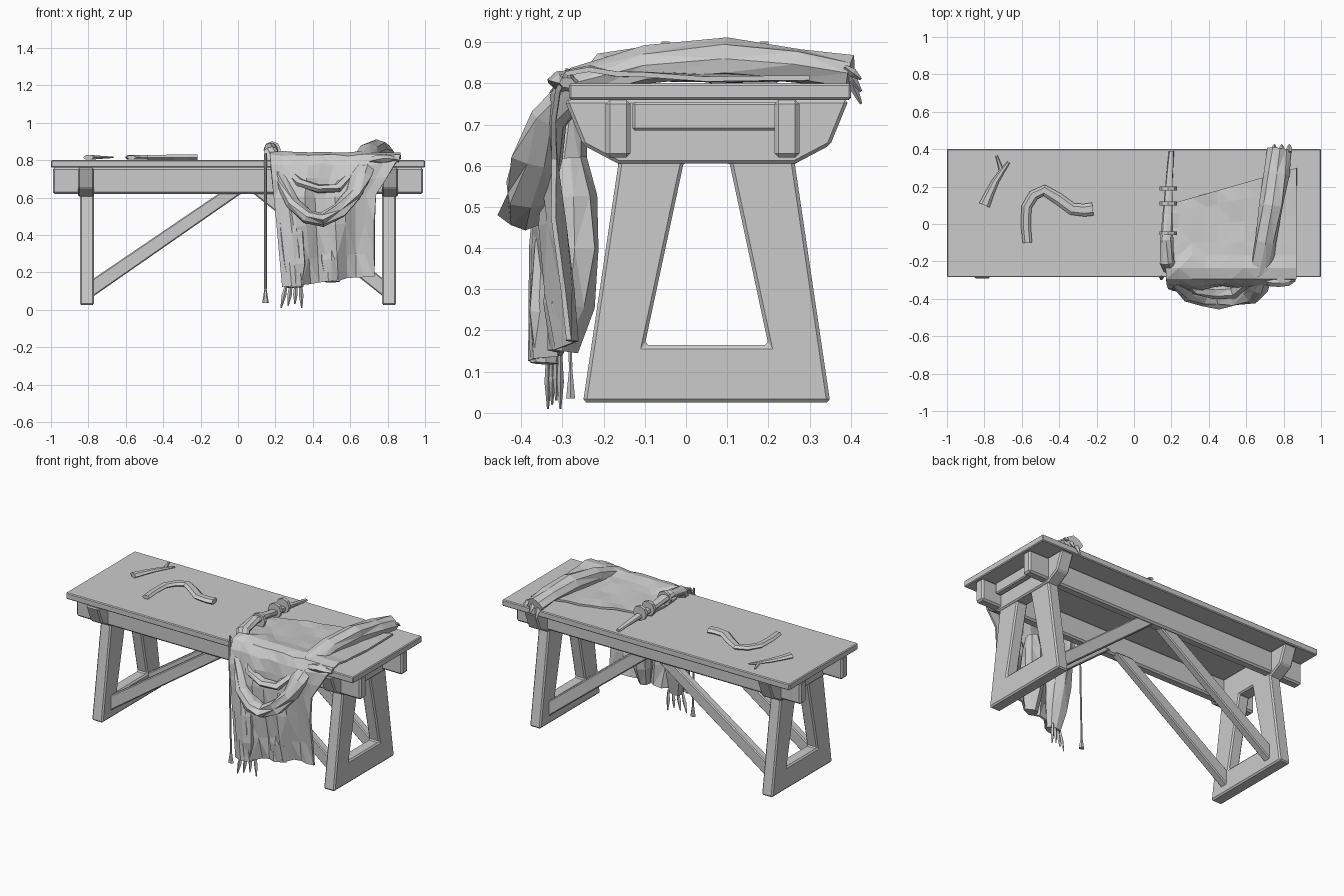
import bpy, bmesh, math, random
from mathutils import Vector
from mathutils.geometry import interpolate_bezier

random.seed(4)
if "Cube" in bpy.data.objects:
    bpy.data.objects.remove(bpy.data.objects["Cube"])

SHADE = (.6, .6, .6, 1)
grey = bpy.data.materials.new("plain_grey")
grey.use_nodes = True
grey.diffuse_color = SHADE
grey.node_tree.nodes["Principled BSDF"].inputs["Base Color"].default_value = SHADE


def finish(name, bm, bevel=0):
    bmesh.ops.recalc_face_normals(bm, faces=bm.faces)
    mesh = bpy.data.meshes.new(name)
    bm.to_mesh(mesh)
    bm.free()
    mesh.materials.append(grey)
    ob = bpy.data.objects.new(name, mesh)
    bpy.context.collection.objects.link(ob)
    if bevel:
        modifier = ob.modifiers.new("worn_edges", "BEVEL")
        modifier.width = bevel
        modifier.segments = 1
    return ob


def box(name, center, size, bevel=.006):
    bm = bmesh.new()
    bmesh.ops.create_cube(bm, size=1)
    bmesh.ops.scale(bm, vec=size, verts=bm.verts)
    bmesh.ops.translate(bm, vec=center, verts=bm.verts)
    return finish(name, bm, bevel)


def thicken(bm, offset):
    result = bmesh.ops.extrude_face_region(bm, geom=bm.faces[:])
    moved = [item for item in result["geom"] if isinstance(item, bmesh.types.BMVert)]
    bmesh.ops.translate(bm, vec=offset, verts=moved)


def board(name, outline, offset, bevel=.006):
    """Flat outline of points, thickened along offset."""
    bm = bmesh.new()
    bm.faces.new([bm.verts.new(point) for point in outline])
    thicken(bm, offset)
    return finish(name, bm, bevel)


def spline(points, steps):
    """Smooth path through the given points."""
    pts = [Vector(p) for p in points]
    pts = [pts[0], *pts, pts[-1]]
    path = []
    for before, start, end, after in zip(pts, pts[1:], pts[2:], pts[3:]):
        handles = start + (end - before) / 6, end - (after - start) / 6
        path += interpolate_bezier(start, *handles, end, steps + 1)[:-1]
    return path + [pts[-1]]


def tube(name, points, start, end, bulge=0, sides=6, steps=2, flat=.7, ref=(0, 0, 1), crumple=0):
    """Tube along a spline; radius runs from start to end with a bulge between."""
    bm = bmesh.new()
    path = spline(points, steps)
    last = len(path) - 1
    rings = []
    for i, middle in enumerate(path):
        along = i / last
        radius = start + (end - start) * along + bulge * math.sin(math.pi * along)
        tangent = (path[min(i + 1, last)] - path[max(i - 1, 0)]).normalized()
        side = tangent.cross(Vector(ref)).normalized()
        up = side.cross(tangent) * flat
        ring = []
        for k in range(sides):
            angle = math.tau * k / sides
            reach = radius * (1 + random.uniform(-crumple, crumple))
            ring.append(bm.verts.new(middle + (side * math.cos(angle) + up * math.sin(angle)) * reach))
        rings.append(ring)
    for ring, following in zip(rings, rings[1:]):
        for k in range(sides):
            bm.faces.new((ring[k - 1], ring[k], following[k], following[k - 1]))
    bm.faces.new(rings[0])
    bm.faces.new(rings[-1])
    if crumple:
        bmesh.ops.triangulate(bm, faces=bm.faces[:])
    return finish(name, bm)


# Table top and long rails
MID = .05
box("table_top", (0, .058, .78), (2, .685, .04), .005)
for name, y in (("front_rail", -.165), ("back_rail", .245)):
    box(name, (0, y, .69), (1.98, .06, .14), .01)


def trapezoid(bm, x, low_half, high_half, bottom, top):
    corners = (-low_half, bottom), (low_half, bottom), (high_half, top), (-high_half, top)
    return [bm.verts.new((x, MID + y, z)) for y, z in corners]


# Trestle ends, with braces rising to the middle
for side, s in (("right", -1), ("left", 1)):
    inner_x = s * .77
    bm = bmesh.new()
    outer = trapezoid(bm, inner_x, .3, .2, .025, .7)
    hole = trapezoid(bm, inner_x, .15, .055, .165, .61)
    for k in range(4):
        bm.faces.new((outer[k - 1], outer[k], hole[k], hole[k - 1]))
    thicken(bm, (s * .075, 0, 0))
    finish(side + "_leg_frame", bm, .008)

    half = [(.345, .76), (.3, .65), (.215, .605)]
    head = [(y, z) for y, z in half] + [(-y, z) for y, z in reversed(half)]
    board(side + "_head_block", [(inner_x, MID + y, z) for y, z in head], (s * .085, 0, 0), .008)
    box(side + "_cross_board", (s * .88, MID, .72), (.04, .36, .07))

    foot, peak = s * .79, .05 + s * .08
    for name, y in (("front", -.165), ("back", .21)):
        outline = [(foot, y, .06), (foot, y, .155), (peak + s * .06, y, .63), (peak - s * .06, y, .63)]
        board(f"{side}_{name}_brace", outline, (0, .05, 0))

# Cloth sheet: lies on the top, rolls over the front edge and hangs
COLUMNS = 11
profile = spline([(0, .1, .81), (0, -.1, .815), (0, -.29, .82), (0, -.36, .6), (0, -.37, .14)], 3)
bm = bmesh.new()
grid = []
for point in profile:
    hang = max(0, .82 - point.z) / .7 if point.y < -.2 else 0
    behind = max(0, point.y + .1)
    left = .17 + .07 * hang
    right = .87 - .14 * min(1, hang * 3)
    line = []
    for j in range(COLUMNS):
        u = j / (COLUMNS - 1)
        fold = math.sqrt(hang) * (.025 * math.sin(u * 15 + hang * 3) + random.uniform(-.012, .012))
        y = point.y + u * (.12 * hang + behind) + fold
        z = point.z + (u - .3) * .06 * hang + random.uniform(-.004, .008)
        line.append(bm.verts.new((left + (right - left) * u, y, z)))
    grid.append(line)
for line, below in zip(grid, grid[1:]):
    for j in range(1, COLUMNS):
        bm.faces.new((line[j - 1], line[j], below[j], below[j - 1]))
bmesh.ops.triangulate(bm, faces=bm.faces[:])
sheet = finish("cloth_sheet", bm)
modifier = sheet.modifiers.new("cloth_thickness", "SOLIDIFY")
modifier.thickness = .012
modifier.offset = 0

# Gathered folds: swag across the front and the rolls on the table
tube("cloth_swag", [
    (.2, .39, .815), (.18, .05, .85), (.18, -.2, .85), (.3, -.37, .57), (.45, -.39, .48),
    (.62, -.36, .62), (.67, -.26, .8), (.74, .1, .86), (.78, .4, .825)],
    .012, .06, .022, sides=8, crumple=.18)
tube("cloth_inner_fold", [(.24, -.2, .82), (.33, -.35, .68), (.53, -.36, .65), (.64, -.25, .81)],
     .03, .03, .005, crumple=.2)
hanging = dict(sides=8, flat=.85, ref=(0, 1, 0), crumple=.15)
tube("cloth_side_fold", [(.25, -.28, .73), (.29, -.32, .4), (.31, -.34, .12)], .05, .045, .03, **hanging)
tube("cloth_back_fold", [(.5, -.28, .62), (.5, -.27, .4), (.5, -.3, .15)], .04, .04, .035, **hanging)
tube("cloth_corner_fold", [(.7, -.29, .79), (.78, -.3, .81), (.86, -.29, .8)], .03, .02, .01, crumple=.2)

# Binding bands around the narrow roll
for k, y in enumerate((-.05, .11, .19)):
    tube(f"binding_band_{k}", [(.183, y - .01, .855), (.183, y + .01, .855)], .046, .046, sides=8, steps=1, flat=1)


def tassel(name, top, tip, width):
    tube(name, [top, tip], width / 2, width / 4, width / 2, sides=4, ref=(0, 1, .2))


# Tassels below the cloth, at the roll end and on the hanging cord
for k in range(4):
    x, y = .26 + .025 * k, -.335 + .01 * k
    tassel(f"cloth_tassel_{k}", (x, y, .14), (x - .03 + .012 * k, y, .01 + .01 * (k % 3)), .014)
for k in range(3):
    x = .75 + .04 * k
    tassel(f"roll_tassel_{k}", (x, .385, .84), (x, .425, .75 + .03 * k), .018)
CORD_X, CORD_Y, CORD_END = .147, -.28, .11
tube("hanging_cord", [(CORD_X, CORD_Y, .82), (CORD_X, CORD_Y - .015, .77), (CORD_X, CORD_Y, CORD_END)],
     .007, .007, ref=(0, 1, 0))
tube("cord_tassel", [(CORD_X, CORD_Y, CORD_END), (CORD_X, CORD_Y, .035)], .006, .018, steps=1, ref=(0, 1, 0))

# Loose cloth strips on the table
LYING = .815
for name, route, start, end in (
        ("long_strip", [(-.57, -.1), (-.575, .09), (-.48, .18), (-.33, .08), (-.22, .08)], .025, .035),
        ("short_strip", [(-.8, .1), (-.74, .23), (-.67, .33)], .03, .008),
        ("short_strip_fork", [(-.71, .29), (-.735, .365)], .013, .006)):
    tube(name, [(x, y, LYING) for x, y in route], start, end, flat=.5)
